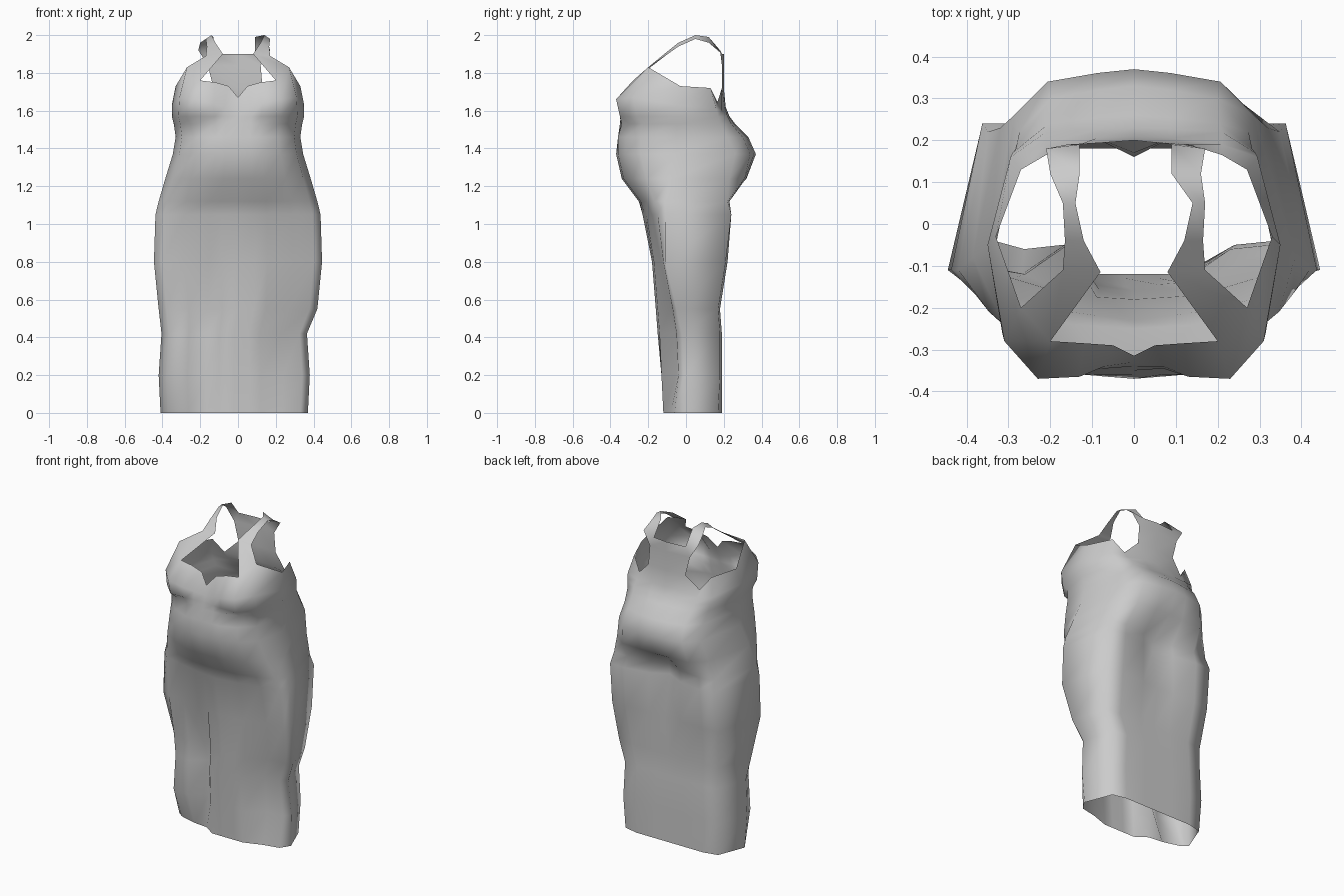
import bpy, bmesh

cube = bpy.data.objects.get("Cube")
if cube:
    bpy.data.objects.remove(cube, do_unlink=True)

# One plain cloth colour
cloth = bpy.data.materials.new("grey cloth")
cloth.use_nodes = True
GREY = (0.6, 0.6, 0.6, 1.0)
cloth.diffuse_color = GREY
cloth.node_tree.nodes["Principled BSDF"].inputs["Base Color"].default_value = GREY

# Cross-sections: z, half width, four front depths, side depth, three back depths
FRACTIONS = (0, 0.2, 0.35, 0.65, 0.9, 1, 0.83, 0.6, 0.25, 0)
SKIRT = [
    (0.00, 0.39, -0.12, -0.12, -0.08, -0.06, 0.00, 0.17, 0.19, 0.19),
    (0.20, 0.40, -0.13, -0.13, -0.05, -0.04, -0.01, 0.18, 0.19, 0.19),
    (0.42, 0.385, -0.15, -0.14, -0.06, -0.05, -0.02, 0.18, 0.19, 0.19),
    (0.55, 0.42, -0.16, -0.15, -0.08, -0.07, -0.05, 0.17, 0.18, 0.18),
    (0.80, 0.445, -0.18, -0.17, -0.13, -0.12, -0.11, 0.21, 0.22, 0.21),
    (1.05, 0.437, -0.23, -0.21, -0.18, -0.15, -0.11, 0.24, 0.24, 0.16),
]
BODICE = [
    (1.12, 0.42, -0.25, -0.24, -0.21, -0.17, -0.11, 0.22, 0.23, 0.17),
    (1.24, 0.385, -0.34, -0.33, -0.28, -0.21, -0.08, 0.23, 0.31, 0.32),
    (1.37, 0.345, -0.37, -0.36, -0.32, -0.24, -0.05, 0.26, 0.34, 0.37),
    (1.46, 0.33, -0.36, -0.36, -0.32, -0.24, -0.05, 0.22, 0.30, 0.33),
    (1.53, 0.34, -0.35, -0.34, -0.30, -0.23, -0.05, 0.18, 0.24, 0.26),
    (1.57, 0.35, -0.34, -0.35, -0.35, -0.26, -0.05, 0.17, 0.22, 0.23),
]
# Fullest line of the bust, from centre front round to centre back
BUST = [(0, -0.33, 1.61), (0.07, -0.34, 1.62), (0.13, -0.365, 1.64),
        (0.23, -0.37, 1.66), (0.31, -0.28, 1.67), (0.35, -0.05, 1.63),
        (0.295, 0.16, 1.61), (0.21, 0.19, 1.6), (0.09, 0.205, 1.62), (0, 0.21, 1.62)]
# Neckline and armhole edge
TOP_EDGE = [(0, -0.315, 1.67), (0.05, -0.29, 1.73), (0.12, -0.285, 1.75),
            (0.2, -0.28, 1.76), (0.27, -0.2, 1.83), (0.33, -0.03, 1.73),
            (0.27, 0.13, 1.72), (0.21, 0.165, 1.64), (0.13, 0.19, 1.72), (0, 0.2, 1.72)]
# Shoulder strap edges, front to back
STRAP_OUT = [(0.27, -0.2, 1.83), (0.17, -0.11, 1.89), (0.165, -0.04, 1.94),
             (0.17, 0.05, 1.98), (0.2, 0.12, 1.96), (0.21, 0.18, 1.92),
             (0.16, 0.19, 1.84)]
STRAP_IN = [(0.2, -0.28, 1.76), (0.08, -0.115, 1.9), (0.12, -0.04, 1.96),
            (0.14, 0.05, 2.0), (0.13, 0.12, 1.99), (0.13, 0.19, 1.9)]


def half_ring(row, side):
    """Points of one half section, from centre front to centre back."""
    z, w, *ys = row
    fractions = list(FRACTIONS)
    inner, centre = ys[-2], ys[-1]
    ys.insert(7, 0.7 * max(inner, centre) + 0.3 * min(inner, centre))
    ys.insert(1, 0.45 * ys[0] + 0.55 * ys[1])
    shift = -0.02 if z < 0.5 else 0
    if side < 0 and z < 0.7:          # deep fold beside the right leg
        fractions[2:4] = 0.38, 0.62
        ys[2:5] = (-0.07, -0.06, -0.03) if z == 0 else (-0.05, -0.12, -0.1)
    return [(side * f * w + shift, y, z) for f, y in zip(fractions, ys)]


bm = bmesh.new()


def loft(rows, side):
    """Quads between successive rows of points, facing outwards."""
    grid = [[bm.verts.new(p) for p in row] for row in rows]
    for a, b in zip(grid, grid[1:]):
        for i in range(len(a) - 1):
            quad = [a[i], a[i + 1], b[i + 1], b[i]]
            bm.faces.new(quad if side > 0 else quad[::-1])


def place(points, side):
    """Mirror points to a side; the left strap leans inwards at the back."""
    return [(side * x - (0.04 if side > 0 and x > 0.05 and y > 0.08 and z > 1.8 else 0), y, z)
            for x, y, z in points]


for side in (1, -1):
    # Skirt and bodice
    loft([half_ring(r, side) for r in SKIRT + BODICE]
         + [place(BUST, side), place(TOP_EDGE, side)], side)
    # Straps
    loft([place(STRAP_OUT[:6], side), place(STRAP_IN, side)], side)
    # Upper back panel, narrowing between the armholes
    loft([place([(0.13, 0.19, 1.72), (0, 0.2, 1.72)], side),
          place([STRAP_OUT[6], (0, 0.2, 1.84)], side),
          place([STRAP_IN[5], (0, 0.2, 1.9)], side)], side)
    # Corner where each strap meets the back
    corner = place([STRAP_OUT[6], STRAP_IN[5], STRAP_OUT[5]], side)
    tri = [bm.verts.new(p) for p in corner]
    bm.faces.new(tri if side > 0 else tri[::-1])

bmesh.ops.remove_doubles(bm, verts=bm.verts, dist=0.002)
mesh = bpy.data.meshes.new("dress")
bm.to_mesh(mesh)
bm.free()
mesh.materials.append(cloth)
for poly in mesh.polygons:
    poly.use_smooth = True
dress = bpy.data.objects.new("dress", mesh)
bpy.context.collection.objects.link(dress)
